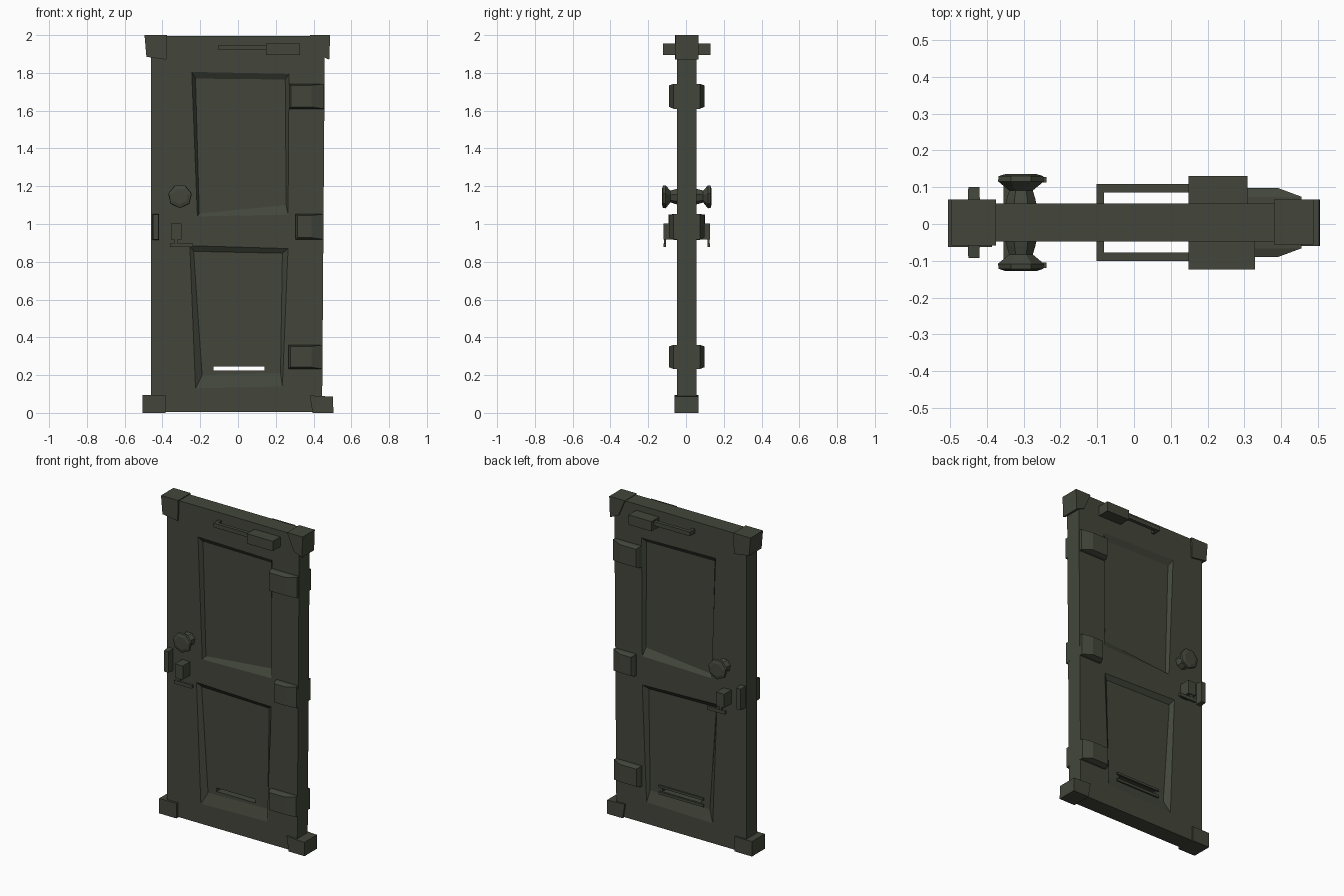
import bpy, bmesh, math

if "Cube" in bpy.data.objects:
    bpy.data.objects.remove(bpy.data.objects["Cube"])

olive = bpy.data.materials.new("dark olive")
olive.diffuse_color = (0.056, 0.062, 0.044, 1)
olive.use_nodes = True
olive.node_tree.nodes["Principled BSDF"].inputs["Base Color"].default_value = olive.diffuse_color
FRONT, BACK, MID = -0.048, 0.056, 0.004


def loft(name, rings):
    """Skin a list of equal-length vertex rings and cap both ends."""
    bm = bmesh.new()
    rv = [[bm.verts.new(p) for p in r] for r in rings]
    n = len(rv[0])
    for a, b in zip(rv, rv[1:]):
        for i in range(n):
            bm.faces.new((a[i], a[(i + 1) % n], b[(i + 1) % n], b[i]))
    bm.faces.new(rv[0])
    bm.faces.new(rv[-1])
    bmesh.ops.recalc_face_normals(bm, faces=bm.faces)
    me = bpy.data.meshes.new(name)
    bm.to_mesh(me)
    bm.free()
    me.materials.append(olive)
    ob = bpy.data.objects.new(name, me)
    bpy.context.collection.objects.link(ob)
    return ob


def quad(x0, x1, z0, z1, y):
    return [(x0, y, z0), (x1, y, z0), (x1, y, z1), (x0, y, z1)]


def box(name, x0, x1, y0, y1, z0, z1):
    return loft(name, [quad(x0, x1, z0, z1, y0), quad(x0, x1, z0, z1, y1)])


# door slab, slightly crooked outline
outline = [(-0.46, 0.005), (0.445, 0.005), (0.46, 1.995), (-0.46, 1.995)]
slab = loft("door_slab", [[(x, y, z) for x, z in outline] for y in (FRONT, BACK)])

# bevelled panel recesses on both faces (outer outline, inner outline)
panels = [
    ([(-0.215, 1.04), (0.265, 1.05), (0.27, 1.795), (-0.245, 1.805)],
     [(-0.205, 1.055), (0.255, 1.10), (0.25, 1.765), (-0.225, 1.77)]),
    ([(-0.225, 0.13), (0.235, 0.14), (0.265, 0.87), (-0.255, 0.885)],
     [(-0.19, 0.20), (0.225, 0.21), (0.235, 0.845), (-0.235, 0.855)]),
]
cutters = []
for s, face in ((-1, FRONT), (1, BACK)):
    for outer, inner in panels:
        steps = [(outer, face + s * 0.02), (outer, face), (inner, face - s * 0.022)]
        cutters.append(loft("panel_cutter", [[(x, y, z) for x, z in p] for p, y in steps]))
# letter slot through the lower panel
cutters.append(box("slot_cutter", -0.13, 0.14, -0.2, 0.2, 0.224, 0.246))

for c in cutters:
    c.hide_render = True
    m = slab.modifiers.new("cut", 'BOOLEAN')
    m.operation = 'DIFFERENCE'
    m.solver = 'EXACT'
    m.object = c
bpy.context.view_layer.objects.active = slab
slab.select_set(True)
for m in list(slab.modifiers):
    bpy.ops.object.modifier_apply(modifier=m.name)
for c in cutters:
    bpy.data.objects.remove(c, do_unlink=True)

# corner guards
loft("corner_top_left", [[(-0.38, y, 1.87), (-0.375, y, 2.0), (-0.495, y, 2.0), (-0.485, y, 1.885)]
                         for y in (-0.058, 0.066)])
loft("corner_top_right", [[(0.425, y, 1.895), (0.483, y, 1.87), (0.488, y, 2.0), (0.38, y, 2.0)]
                          for y in (-0.055, 0.066)])
box("corner_bottom_left", -0.505, -0.385, -0.062, 0.066, 0.0, 0.094)
loft("corner_bottom_right", [[(0.395, y, 0.0), (0.505, y, 0.0), (0.503, y, 0.086), (0.38, y, 0.092)]
                             for y in (-0.06, 0.066)])

for s, side, face in ((-1, "front", FRONT), (1, "back", BACK)):
    def at(d, f=face, k=s):
        return f + k * d          # distance out from this face

    # tapered hinge blocks
    for x0, x1, z0, z1 in ((0.27, 0.455, 1.61, 1.742), (0.305, 0.452, 0.918, 1.053),
                           (0.267, 0.448, 0.232, 0.36)):
        loft("hinge_" + side, [quad(x0, x1, z0, z1, at(-0.01)),
                               quad(x0, x1, z0, z1, at(0.018)),
                               quad(x0 + 0.01, 0.39, z0 + 0.01, z1 - 0.008, at(0.042))])

    # flared seven-sided door knob
    rings = []
    for d, r in ((-0.01, 0.045), (0.012, 0.04), (0.035, 0.033), (0.06, 0.064), (0.074, 0.062), (0.08, 0.042)):
        rings.append([(-0.307 + r * math.cos(a), at(d), 1.147 + r * math.sin(a))
                      for a in (math.tau * (i + 0.25) / 7 for i in range(7))])
    loft("door_knob_" + side, rings)

    # lock box and the thin latch bar below it
    box("lock_box_" + side, -0.355, -0.30, at(-0.01), at(0.072), 0.917, 1.003)
    box("latch_stem_" + side, -0.335, -0.32, at(0.057), at(0.069), 0.885, 0.925)
    box("latch_bar_" + side, -0.36, -0.237, at(0.057), at(0.072), 0.877, 0.898)

    # strike plate at the leading edge
    loft("strike_plate_" + side, [quad(-0.452, -0.418, 0.915, 1.055, at(-0.01)),
                                  quad(-0.45, -0.42, 0.918, 1.05, at(0.044))])

    # door closer: housing, arm and foot
    right = 0.328 if side == "front" else 0.308
    box("closer_housing_" + side, 0.148, right, at(-0.01), at(0.075), 1.894, 1.956)
    box("closer_arm_" + side, -0.102, 0.16, at(0.03), at(0.052), 1.922, 1.948)
    box("closer_foot_" + side, -0.102, -0.082, at(-0.01), at(0.045), 1.922, 1.948)

# raised frame around the slot on the back
yb = (BACK - 0.03, BACK - 0.012)
box("slot_frame_top", -0.15, 0.16, *yb, 0.248, 0.262)
box("slot_frame_bottom", -0.15, 0.16, *yb, 0.206, 0.222)
